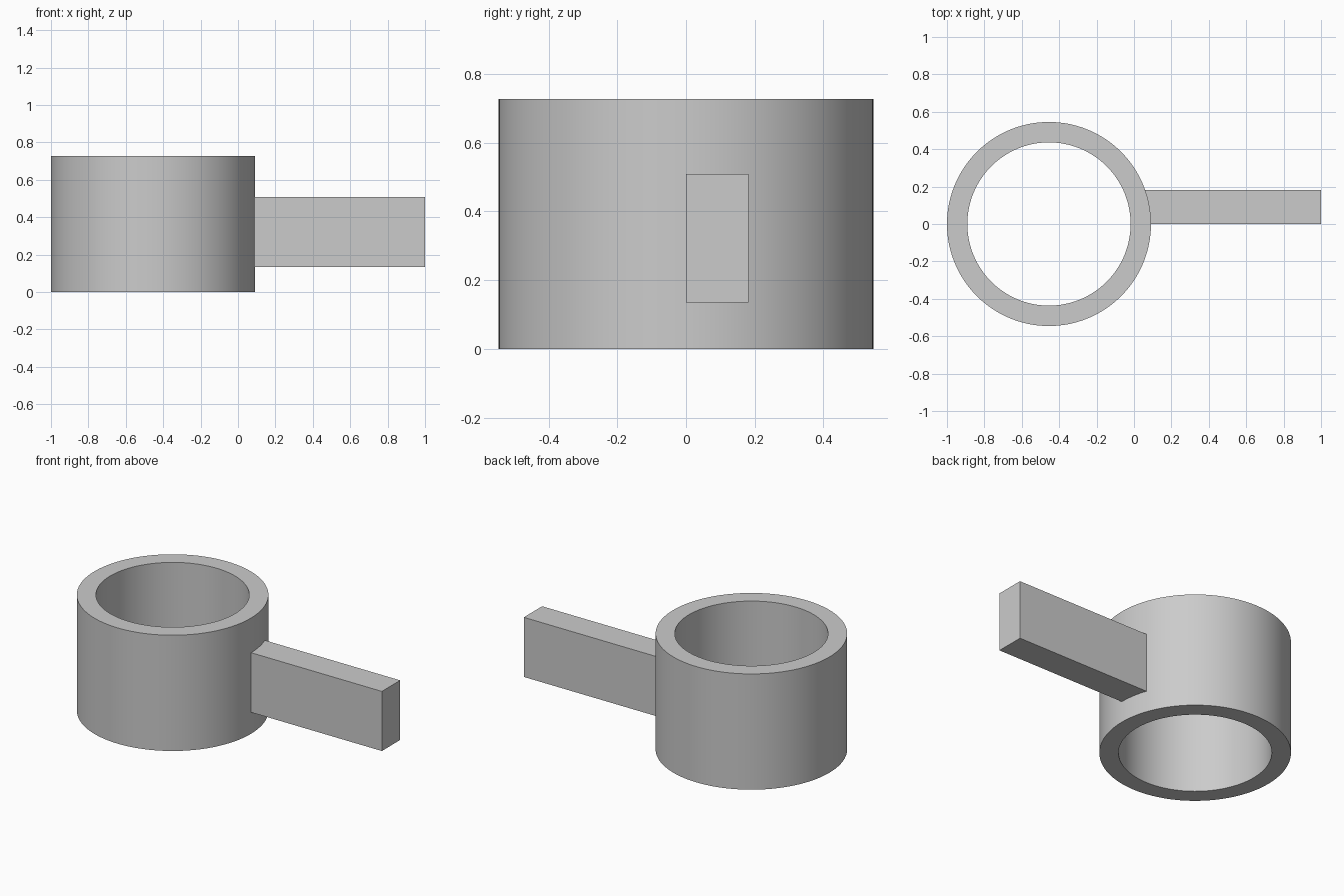
import bpy, bmesh, math
from mathutils import Matrix, Vector

cube = bpy.data.objects.get("Cube")
if cube:
    bpy.data.objects.remove(cube, do_unlink=True)

grey = bpy.data.materials.new("plain grey")
grey.use_nodes = True
colour = (0.6, 0.6, 0.6, 1)
grey.diffuse_color = colour
grey.node_tree.nodes["Principled BSDF"].inputs["Base Color"].default_value = colour

UNIT = 2 / 110
CENTRE_X = -25 * UNIT
OUTER, INNER, HEIGHT = 30 * UNIT, 24 * UNIT, 40 * UNIT
SIDES = 128


def add_object(name, bm):
    bmesh.ops.recalc_face_normals(bm, faces=bm.faces)
    mesh = bpy.data.meshes.new(name)
    bm.to_mesh(mesh)
    bm.free()
    mesh.materials.append(grey)
    obj = bpy.data.objects.new(name, mesh)
    bpy.context.collection.objects.link(obj)
    return obj


# Open ring: a rectangular wall section spun around the vertical axis
bm = bmesh.new()
section = [bm.verts.new((CENTRE_X + r, 0, z))
           for r, z in ((INNER, 0), (OUTER, 0), (OUTER, HEIGHT), (INNER, HEIGHT))]
edges = [bm.edges.new((section[i], section[(i + 1) % 4])) for i in range(4)]
bmesh.ops.spin(bm, geom=section + edges, cent=(CENTRE_X, 0, 0), axis=(0, 0, 1),
               angle=math.tau, steps=SIDES, use_merge=True)
bmesh.ops.remove_doubles(bm, verts=bm.verts, dist=0.0001)
ring = add_object("ring", bm)
bpy.ops.object.select_all(action="DESELECT")
ring.select_set(True)
bpy.context.view_layer.objects.active = ring
bpy.ops.object.shade_smooth_by_angle(angle=math.radians(30))

# Handle: a flat bar rooted inside the ring wall, with its front face on the centre plane
low, high = Vector((0.02, 0, 7.4 * UNIT)), Vector((1, 10 * UNIT, 28 * UNIT))
bm = bmesh.new()
bmesh.ops.create_cube(bm, size=1, matrix=Matrix.Translation((low + high) / 2)
                      @ Matrix.Diagonal((*(high - low), 1)))
add_object("handle", bm)
